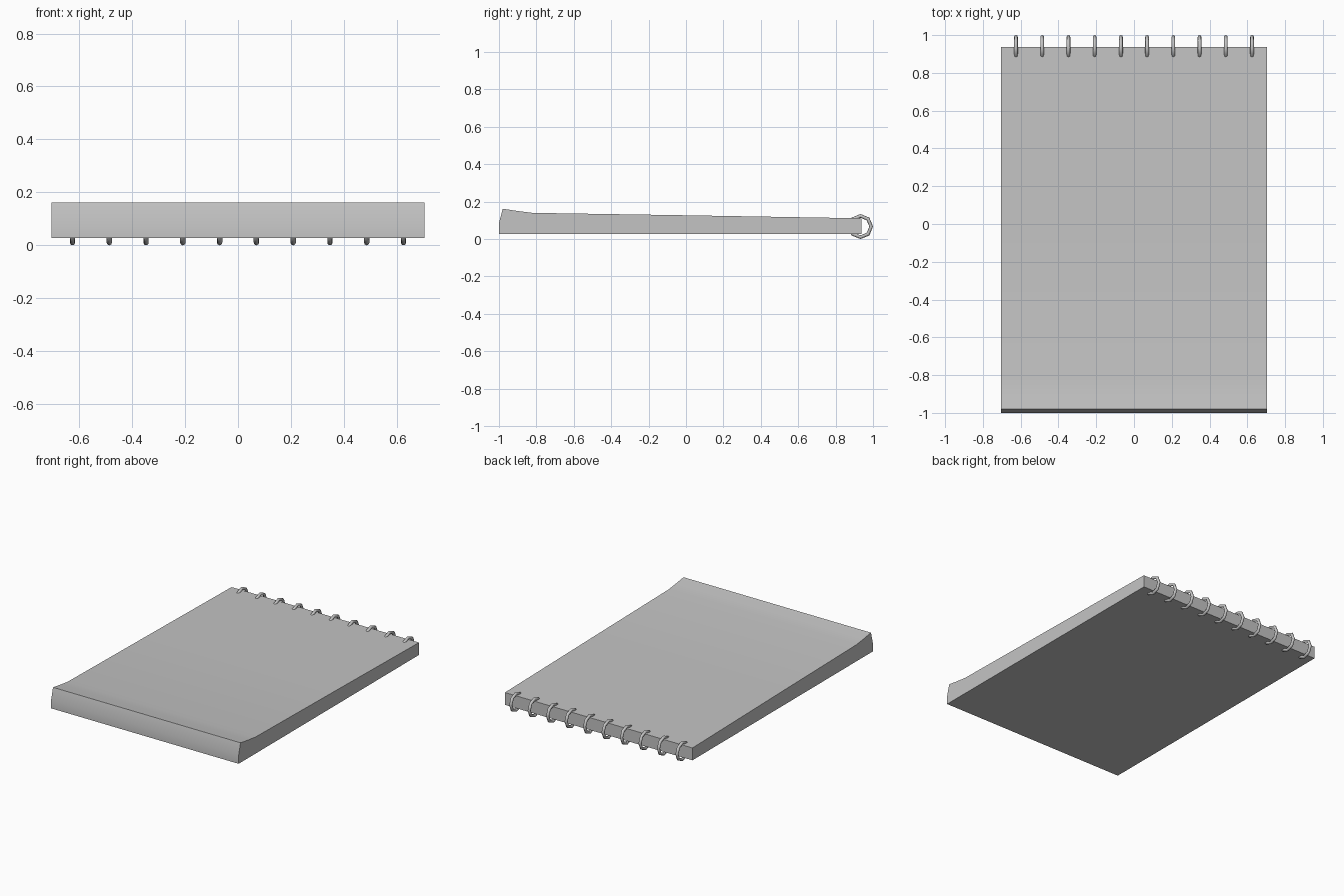
import bpy
import bmesh
import math

cube = bpy.data.objects.get("Cube")
if cube:
    bpy.data.objects.remove(cube, do_unlink=True)


def make_material(name, color):
    mat = bpy.data.materials.new(name)
    mat.use_nodes = True
    mat.diffuse_color = color
    mat.node_tree.nodes["Principled BSDF"].inputs["Base Color"].default_value = color
    return mat


grey = make_material("light grey", (0.55, 0.55, 0.55, 1))

HALF_WIDTH = 0.705
RING_COUNT = 10
RING_SPAN = 1.25


def make_pad():
    # Side profile (y, z) of the page block, with the lifted front edge
    profile = [(-1.0, 0.027), (-1.0, 0.085), (-0.98, 0.162), (-0.9, 0.15),
               (-0.82, 0.14), (0.0, 0.127), (0.938, 0.111), (0.938, 0.027)]
    bm = bmesh.new()
    side = bm.faces.new([bm.verts.new((-HALF_WIDTH, y, z)) for y, z in profile])
    grown = bmesh.ops.extrude_face_region(bm, geom=[side], use_keep_orig=True)
    moved = [v for v in grown["geom"] if isinstance(v, bmesh.types.BMVert)]
    bmesh.ops.translate(bm, verts=moved, vec=(2 * HALF_WIDTH, 0, 0))
    bmesh.ops.recalc_face_normals(bm, faces=bm.faces)
    mesh = bpy.data.meshes.new("page_block")
    bm.to_mesh(mesh)
    bm.free()
    mesh.materials.append(grey)
    pad = bpy.data.objects.new("page_block", mesh)
    bpy.context.collection.objects.link(pad)
    bpy.ops.object.select_all(action="DESELECT")
    pad.select_set(True)
    bpy.context.view_layer.objects.active = pad
    bpy.ops.object.shade_smooth_by_angle(angle=math.radians(30))


def make_ring(index):
    # Eight-sided wire ring threaded through the back edge
    x = -RING_SPAN / 2 + index * RING_SPAN / (RING_COUNT - 1)
    bpy.ops.mesh.primitive_torus_add(
        major_segments=8, minor_segments=8, major_radius=0.057, minor_radius=0.01,
        location=(x, 0.933, 0.067), rotation=(0, math.pi / 2, 0))
    ring = bpy.context.object
    ring.name = f"binding_ring_{index + 1}"
    ring.data.materials.append(grey)
    bpy.ops.object.shade_smooth()


make_pad()
for i in range(RING_COUNT):
    make_ring(i)
